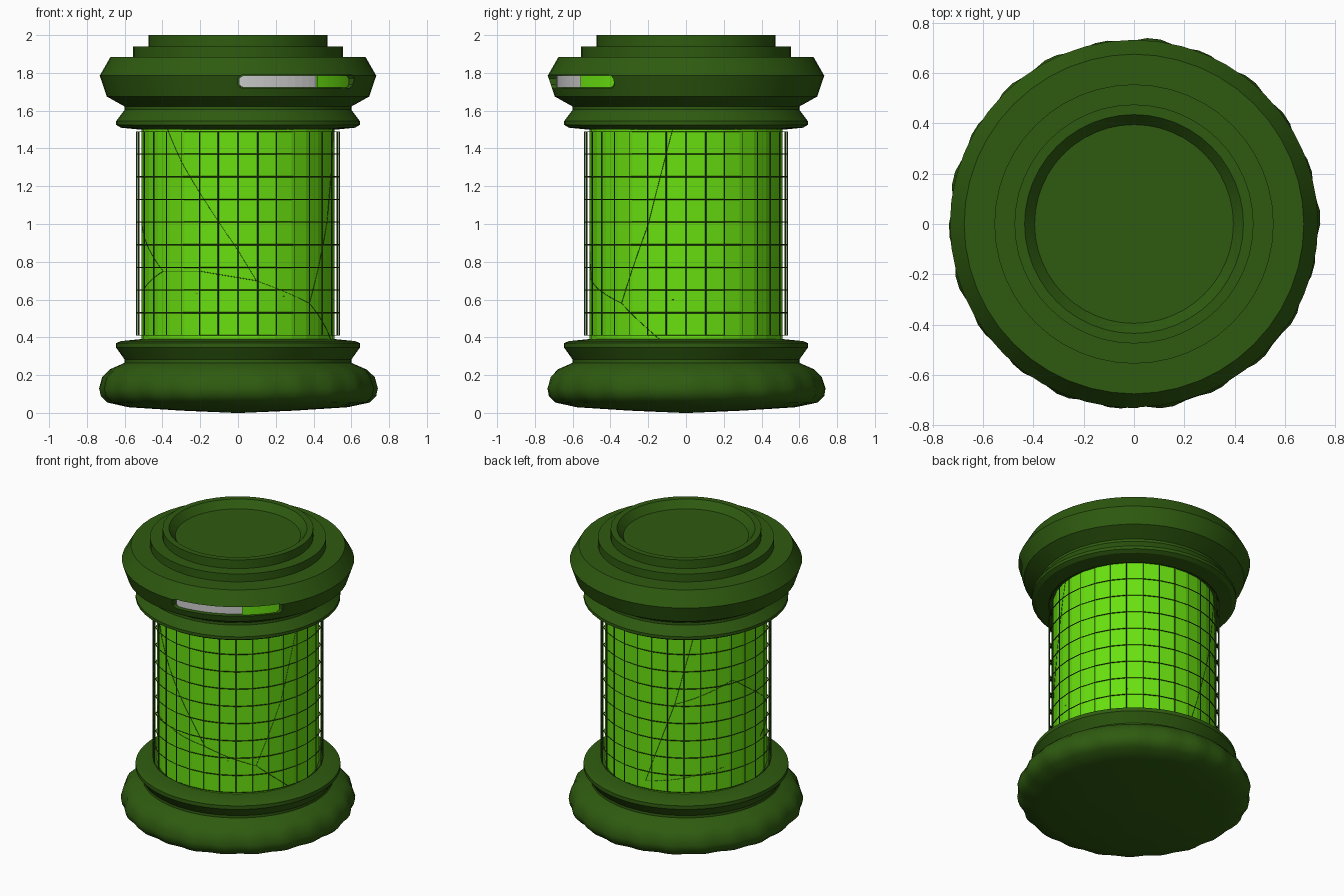
import bpy, bmesh
from math import sin, cos, radians, tau

if "Cube" in bpy.data.objects:
    bpy.data.objects.remove(bpy.data.objects["Cube"])


def material(name, color):
    m = bpy.data.materials.new(name)
    m.diffuse_color = (*color, 1)
    m.use_nodes = True
    m.node_tree.nodes["Principled BSDF"].inputs["Base Color"].default_value = m.diffuse_color
    return m


DARK = material("dark_green", (0.028, 0.105, 0.005))
BRIGHT = material("bright_green", (0.14, 0.75, 0.005))


def polar(r, a, z):
    return (r * cos(a), r * sin(a), z)


def make_object(name, bm, mat=None, smooth=None):
    bmesh.ops.recalc_face_normals(bm, faces=bm.faces)
    me = bpy.data.meshes.new(name)
    bm.to_mesh(me)
    bm.free()
    ob = bpy.data.objects.new(name, me)
    bpy.context.collection.objects.link(ob)
    if mat:
        me.materials.append(mat)
    if smooth:
        bpy.ops.object.select_all(action='DESELECT')
        ob.select_set(True)
        bpy.context.view_layer.objects.active = ob
        bpy.ops.object.shade_smooth_by_angle(angle=radians(smooth))
    return ob


def lathe(name, profile, mat, segs=32, smooth=None, wobble=None):
    """Revolve (radius, z) points into a closed solid; both ends are capped."""
    bm = bmesh.new()
    rings = []
    for r, z in profile:
        ring = []
        for i in range(segs):
            a = tau * i / segs
            ring.append(bm.verts.new(polar(r + (wobble(a, z) if wobble else 0), a, z)))
        rings.append(ring)
    for lo, hi in zip(rings, rings[1:]):
        for i in range(segs):
            j = (i + 1) % segs
            bm.faces.new((lo[i], lo[j], hi[j], hi[i]))
    bm.faces.new(rings[0][::-1])
    bm.faces.new(rings[-1])
    return make_object(name, bm, mat, smooth)


def arc_bar(name, r0, r1, a0, a1, z0, z1, mat=None, round_start=True, round_end=True):
    """Curved bar following the rim, with optional rounded ends."""
    mid, half = (z0 + z1) / 2, (z1 - z0) / 2
    stations = [(a0 + (a1 - a0) * i / 10, 1.0) for i in range(11)]
    if round_start:
        stations[0:1] = [(a0, 0.45), (a0 + 0.8, 0.8), (a0 + 2, 1.0)]
    if round_end:
        stations[-1:] = [(a1 - 2, 1.0), (a1 - 0.8, 0.8), (a1, 0.45)]
    bm = bmesh.new()
    secs = []
    for a, k in stations:
        a = radians(a)
        secs.append([bm.verts.new(polar(r, a, mid + s * half * k))
                     for r, s in ((r0, -1), (r1, -1), (r1, 1), (r0, 1))])
    for p, q in zip(secs, secs[1:]):
        for i in range(4):
            j = (i + 1) % 4
            bm.faces.new((p[i], p[j], q[j], q[i]))
    bm.faces.new(secs[0])
    bm.faces.new(secs[-1][::-1])
    return make_object(name, bm, mat)


# Base foot with a hand-cut, slightly scalloped rim
def scallop(a, z):
    if 0.05 < z < 0.22:
        return 0.007 * sin(22 * a + 6 * z) + 0.003 * sin(9 * a + 1)
    return 0

lathe("base", [(0.02, 0.0), (0.3, 0.012), (0.58, 0.03), (0.69, 0.055), (0.725, 0.09),
               (0.733, 0.13), (0.715, 0.19), (0.68, 0.23), (0.60, 0.265), (0.60, 0.282),
               (0.645, 0.345), (0.645, 0.37), (0.62, 0.38), (0.52, 0.39)],
      DARK, segs=88, smooth=35, wobble=scallop)

# Cap with stepped lid and shallow recess
cap = lathe("cap", [(0.52, 1.5), (0.62, 1.51), (0.645, 1.525), (0.645, 1.545), (0.60, 1.605),
                    (0.60, 1.622), (0.695, 1.675), (0.732, 1.785), (0.675, 1.885),
                    (0.555, 1.885), (0.555, 1.94), (0.475, 1.94), (0.475, 2.0),
                    (0.435, 2.0), (0.395, 1.95)],
            DARK, segs=48, smooth=25)

# Gauge slot cut into the front right of the cap, with the level bar inside
cutter = arc_bar("slot_cutter", 0.655, 0.8, -90, -32, 1.718, 1.79)
cutter.hide_render = True
cutter.hide_viewport = True
cut = cap.modifiers.new("slot", 'BOOLEAN')
cut.object = cutter
cut.operation = 'DIFFERENCE'
cut.solver = 'EXACT'
arc_bar("gauge_empty", 0.645, 0.685, -89.5, -53, 1.722, 1.786, round_end=False)
arc_bar("gauge_filled", 0.645, 0.70, -53, -33, 1.722, 1.786, BRIGHT, round_start=False)

# Glowing glass cylinder
lathe("glass", [(0.51, 0.38), (0.51, 1.51)], BRIGHT)

# Wire cage around the glass
bm = bmesh.new()
N, ROWS, R = 32, 9, 0.536
grid = [[bm.verts.new(polar(R, tau * i / N, 0.41 + 0.12 * k)) for i in range(N)]
        for k in range(ROWS + 1)]
for k in range(ROWS):
    for i in range(N):
        j = (i + 1) % N
        bm.faces.new((grid[k][i], grid[k][j], grid[k + 1][j], grid[k + 1][i]))
cage = make_object("wire_cage", bm, DARK)
wire = cage.modifiers.new("wire", 'WIREFRAME')
wire.thickness = 0.008
wire.use_even_offset = False

# Hairline cracks on the glass as (angle, height) paths
CRACKS = [
    [(-137, 1.5), (-126, 1.33), (-113, 1.16), (-90, 0.86), (-79, 0.7), (-42, 0.58), (-16, 0.39)],
    [(-79, 0.7), (-113, 0.75), (-141, 0.75), (-169, 0.65), (153, 0.55), (95, 0.45)],
    [(-8, 1.5), (-23, 1.0), (-42, 0.58)],
    [(131, 1.5), (117, 1.01), (95, 0.45)],
    [(117, 1.01), (160, 1.14), (195, 0.92), (219, 0.75)],
]
curve = bpy.data.curves.new("cracks", 'CURVE')
curve.dimensions = '3D'
curve.bevel_depth = 0.0015
curve.bevel_resolution = 0
STEPS = 6
for path in CRACKS:
    pts = []
    for (a, z), (b, w) in zip(path, path[1:]):
        pts += [(a + (b - a) * t / STEPS, z + (w - z) * t / STEPS) for t in range(STEPS)]
    pts.append(path[-1])
    sp = curve.splines.new('POLY')
    sp.points.add(len(pts) - 1)
    for p, (a, z) in zip(sp.points, pts):
        p.co = (*polar(0.51, radians(a), z), 1)
curve.materials.append(DARK)
bpy.context.collection.objects.link(bpy.data.objects.new("cracks", curve))
